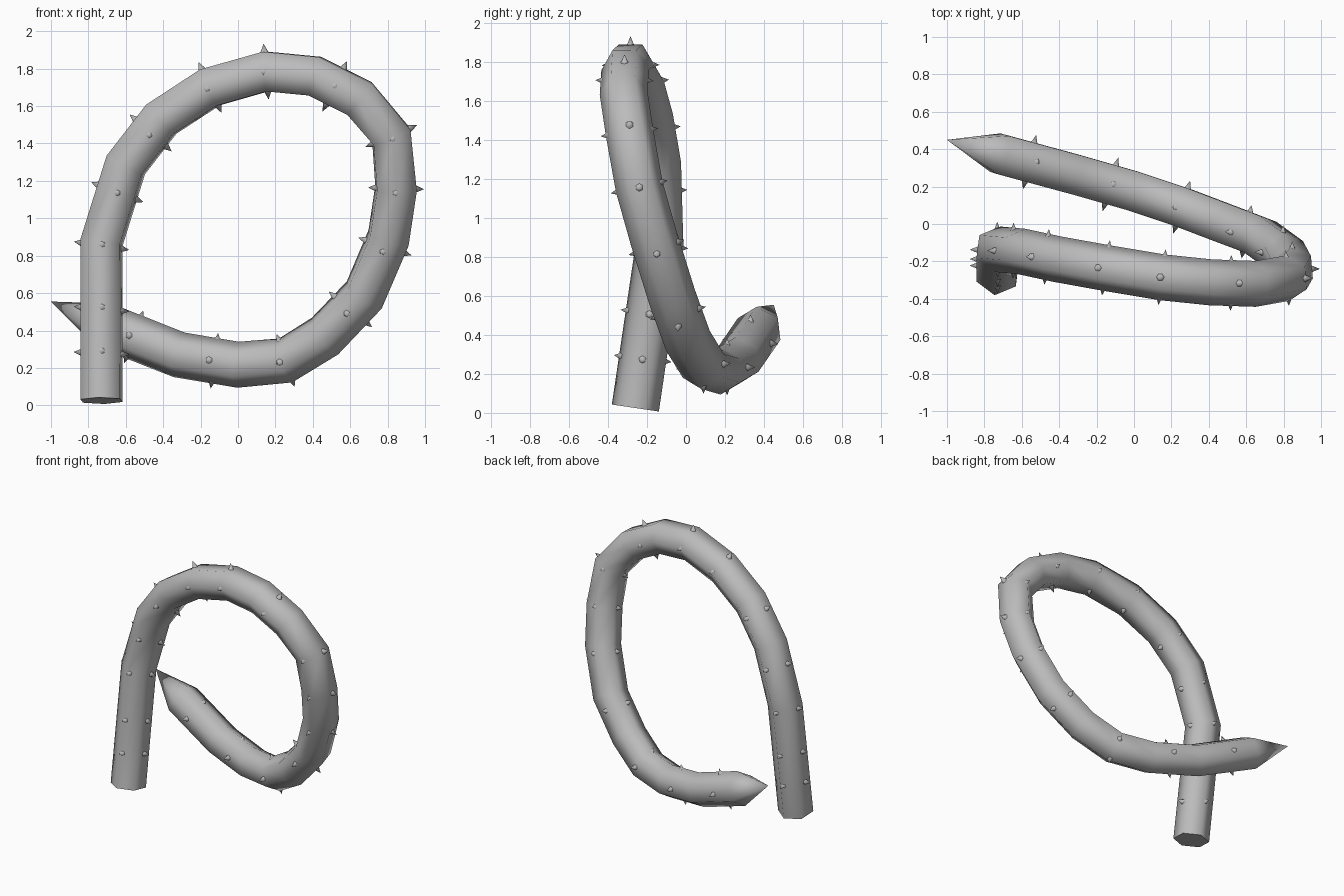
import bpy, bmesh, math
from mathutils import Vector, Matrix

cube = bpy.data.objects.get("Cube")
if cube:
    bpy.data.objects.remove(cube, do_unlink=True)

SIDES = 6
RADIUS = 0.123
TOP = 5          # path point at the top of the loop

# Centre line from the cut stem end to the pointed tip
PATH = [Vector(p) for p in (
    (-.73, -.26, .025), (-.73, -.135, .87), (-.60, -.147, 1.285),
    (-.41, -.188, 1.53), (-.15, -.235, 1.70), (.15, -.285, 1.785),
    (.41, -.312, 1.76), (.65, -.32, 1.64), (.82, -.29, 1.44),
    (.845, -.24, 1.16), (.805, -.165, .895), (.675, -.07, .59),
    (.465, .01, .37), (.255, .09, .24), (0, .175, .217),
    (-.315, .265, .27), (-.72, .375, .43), (-1, .45, .555))]
# Thorn whorls as path index plus fraction
WHORLS = (.3, .58, .98, 1.65, 2.7, 4, 5, 6.45, 8, 9, 10.15, 11.35, 13, 14.4, 15.6)

grey = bpy.data.materials.new("vine_grey")
grey.use_nodes = True
COLOUR = (.5, .5, .5, 1)
grey.diffuse_color = COLOUR
grey.node_tree.nodes["Principled BSDF"].inputs["Base Color"].default_value = COLOUR


def tangent(i):
    """Direction of the path at point i, halving the bend."""
    into = (PATH[i] - PATH[max(i - 1, 0)]).normalized()
    out = (PATH[min(i + 1, len(PATH) - 1)] - PATH[i]).normalized()
    return (into + out).normalized()


def across(t):
    """World y made perpendicular to the direction t."""
    y = Vector((0, 1, 0))
    return (y - t * y.dot(t)).normalized()


def make_object(name, bm, angle):
    bmesh.ops.recalc_face_normals(bm, faces=bm.faces)
    mesh = bpy.data.meshes.new(name)
    bm.to_mesh(mesh)
    bm.free()
    mesh.materials.append(grey)
    mesh.shade_smooth()
    mesh.set_sharp_from_angle(angle=math.radians(angle))
    obj = bpy.data.objects.new(name, mesh)
    bpy.context.collection.objects.link(obj)
    return obj


# Ring directions carried without twist both ways from the top of the loop
last = len(PATH) - 1
tangents = [tangent(i) for i in range(len(PATH))]
ring_dir = {TOP: across(tangents[TOP])}
for step, stop in ((1, last), (-1, -1)):
    for i in range(TOP + step, stop, step):
        turn = tangents[i - step].rotation_difference(tangents[i])
        ring_dir[i] = turn @ ring_dir[i - step]

# Vine tube with a flat cut end and a pointed tip
bm = bmesh.new()
rings = []
for i in range(last):
    u = ring_dir[i]
    v = tangents[i].cross(u)
    angles = [math.tau * k / SIDES for k in range(SIDES)]
    rings.append([bm.verts.new(PATH[i] + RADIUS * (u * math.cos(a) + v * math.sin(a)))
                  for a in angles])
for a, b in zip(rings, rings[1:]):
    for k in range(SIDES):
        n = (k + 1) % SIDES
        bm.faces.new((a[k], a[n], b[n], b[k]))
tip = bm.verts.new(PATH[last])
for k in range(SIDES):
    bm.faces.new((rings[-1][k], rings[-1][(k + 1) % SIDES], tip))
bm.faces.new(rings[0])
make_object("vine", bm, 65)

# Four small thorns around each whorl
bm = bmesh.new()
for w in WHORLS:
    i = int(w)
    f = w - i
    centre = PATH[i].lerp(PATH[i + 1], f)
    t = tangents[i].lerp(tangents[i + 1], f).normalized()
    u = across(t)
    v = t.cross(u)
    for d in (u, v, -u, -v):
        turn = d.to_track_quat('Z', 'Y').to_matrix().to_4x4()
        bmesh.ops.create_cone(
            bm, cap_ends=True, segments=6, radius1=.025, radius2=0, depth=.055,
            matrix=Matrix.Translation(centre + d * .122) @ turn)
make_object("thorns", bm, 65)
